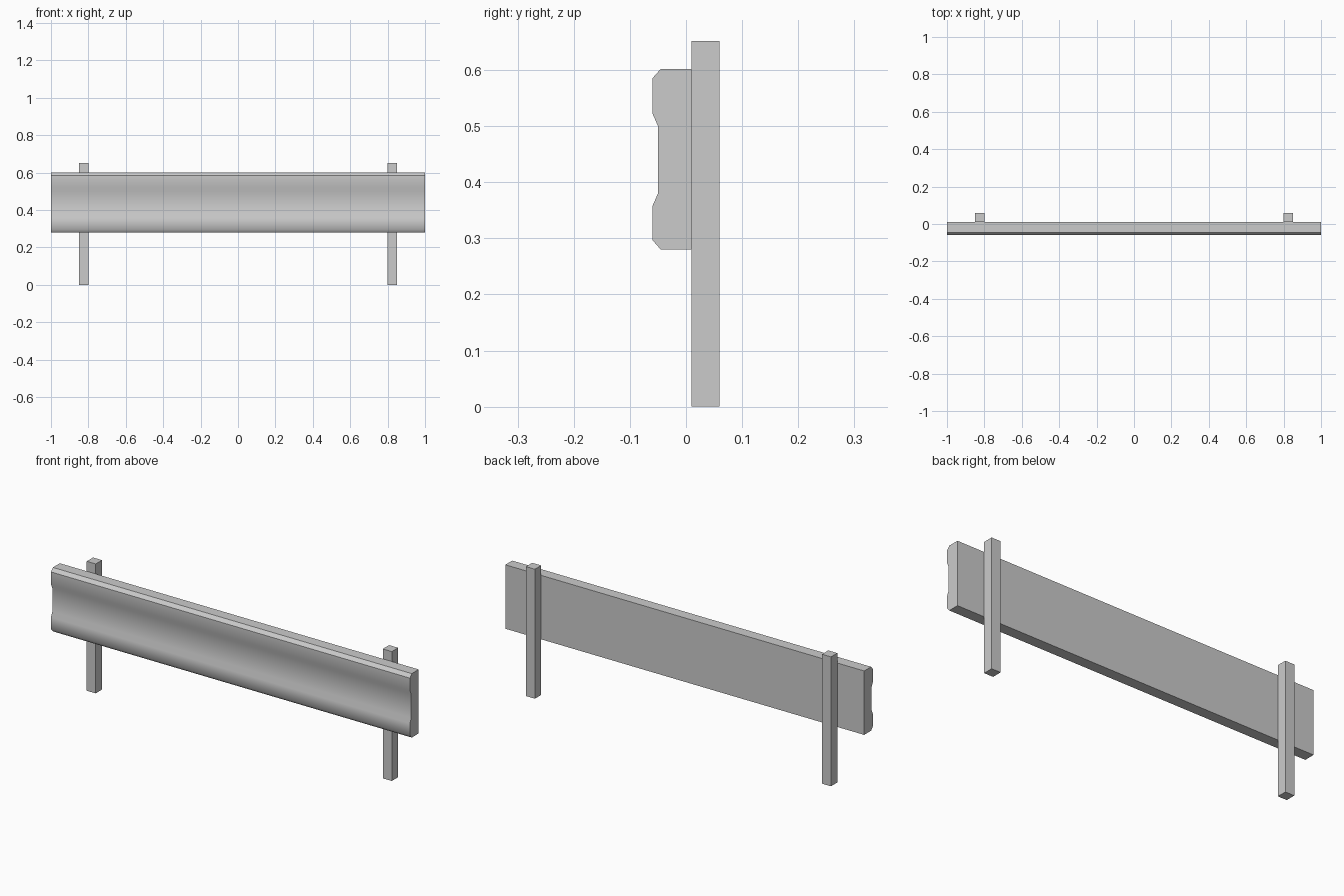
import bpy, bmesh

cube = bpy.data.objects.get("Cube")
if cube:
    bpy.data.objects.remove(cube, do_unlink=True)

metal = bpy.data.materials.new("light_grey_metal")
metal.use_nodes = True
colour = (0.6, 0.6, 0.6, 1)
metal.diffuse_color = colour
metal.node_tree.nodes["Principled BSDF"].inputs["Base Color"].default_value = colour


def extrude_along_x(name, profile, x0, x1):
    """Sweep a (y, z) outline from x0 to x1 and cap both ends."""
    bm = bmesh.new()
    face = bm.faces.new([bm.verts.new((x0, y, z)) for y, z in profile])
    swept = bmesh.ops.extrude_face_region(bm, geom=[face], use_keep_orig=True)
    verts = [v for v in swept["geom"] if isinstance(v, bmesh.types.BMVert)]
    bmesh.ops.translate(bm, verts=verts, vec=(x1 - x0, 0, 0))
    bmesh.ops.recalc_face_normals(bm, faces=bm.faces)
    mesh = bpy.data.meshes.new(name)
    mesh.materials.append(metal)
    bm.to_mesh(mesh)
    bm.free()
    obj = bpy.data.objects.new(name, mesh)
    bpy.context.collection.objects.link(obj)
    return obj


# Horizontal rail with two raised bands and a shallow channel between them
rail_outline = [
    (0.01, 0.28), (-0.045, 0.28), (-0.06, 0.297), (-0.06, 0.357), (-0.05, 0.38),
    (-0.05, 0.5), (-0.06, 0.523), (-0.06, 0.585), (-0.045, 0.602), (0.01, 0.602),
]
rail = extrude_along_x("guard_rail", rail_outline, -1, 1)

# The rolled front is smooth, with crisp top bevel, back and ends
bm = bmesh.new()
bm.from_mesh(rail.data)
for face in bm.faces:
    face.smooth = face.normal.y < -0.1
for edge in bm.edges:
    top_bevel = all(v.co.z > 0.58 for v in edge.verts)
    edge.smooth = not top_bevel and all(f.smooth for f in edge.link_faces)
bm.to_mesh(rail.data)
bm.free()

# Two square posts behind the rail
post_outline = [(0.01, 0), (0.06, 0), (0.06, 0.652), (0.01, 0.652)]
for side, x in (("left", 0.825), ("right", -0.825)):
    extrude_along_x(side + "_post", post_outline, x - 0.025, x + 0.025)
